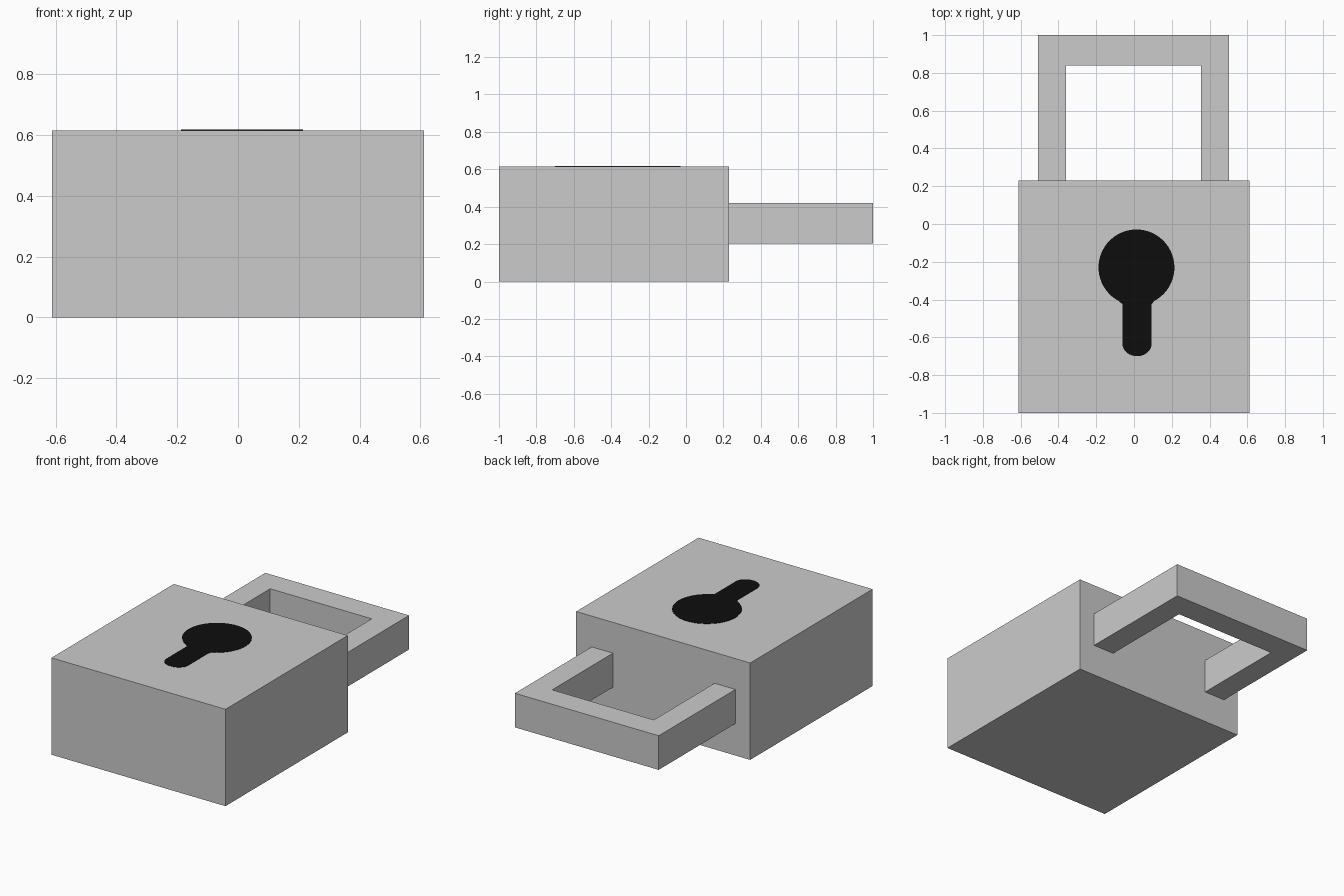
import bpy, bmesh, math

if "Cube" in bpy.data.objects:
    bpy.data.objects.remove(bpy.data.objects["Cube"])


def material(name, rgb):
    m = bpy.data.materials.new(name)
    m.diffuse_color = (*rgb, 1.0)
    m.use_nodes = True
    m.node_tree.nodes["Principled BSDF"].inputs["Base Color"].default_value = m.diffuse_color
    return m


def extrude_profile(name, points, z0, z1, mat):
    """Solid made from a closed xy outline raised from z0 to z1."""
    bm = bmesh.new()
    face = bm.faces.new([bm.verts.new((x, y, z0)) for x, y in points])
    ext = bmesh.ops.extrude_face_region(bm, geom=[face])
    top = [v for v in ext["geom"] if isinstance(v, bmesh.types.BMVert)]
    bmesh.ops.translate(bm, verts=top, vec=(0, 0, z1 - z0))
    bmesh.ops.recalc_face_normals(bm, faces=bm.faces)
    mesh = bpy.data.meshes.new(name)
    bm.to_mesh(mesh)
    bm.free()
    mesh.materials.append(mat)
    obj = bpy.data.objects.new(name, mesh)
    bpy.context.collection.objects.link(obj)
    return obj


def arc(cx, cy, rx, ry, a0, a1, n):
    """Points along an elliptical arc, angles in degrees."""
    angles = [math.radians(a0 + (a1 - a0) * i / n) for i in range(n + 1)]
    return [(cx + rx * math.cos(a), cy + ry * math.sin(a)) for a in angles]


grey = material("light grey", (0.6, 0.6, 0.6))
black = material("black", (0.004, 0.004, 0.004))

W, BACK, H = 0.612, 0.229, 0.616

# Lock body
extrude_profile("lock_body", [(-W, -1), (W, -1), (W, BACK), (-W, BACK)], 0, H, grey)

# Square shackle
extrude_profile("shackle", [
    (-0.508, BACK), (-0.508, 1), (0.503, 1), (0.503, BACK),
    (0.354, BACK), (0.354, 0.839), (-0.361, 0.839), (-0.361, BACK)],
    0.203, 0.42, grey)

# Keyhole: round head, then a slot with a rounded end, as a thin painted plate
head = arc(0.013, -0.23, 0.201, 0.201, -62, 242, 48)
slot_end = arc(0.016, -0.635, 0.077, 0.065, 180, 360, 16)
extrude_profile("keyhole", head + [(-0.061, -0.425)] + slot_end + [(0.093, -0.425)],
                H - 0.001, H + 0.002, black)
